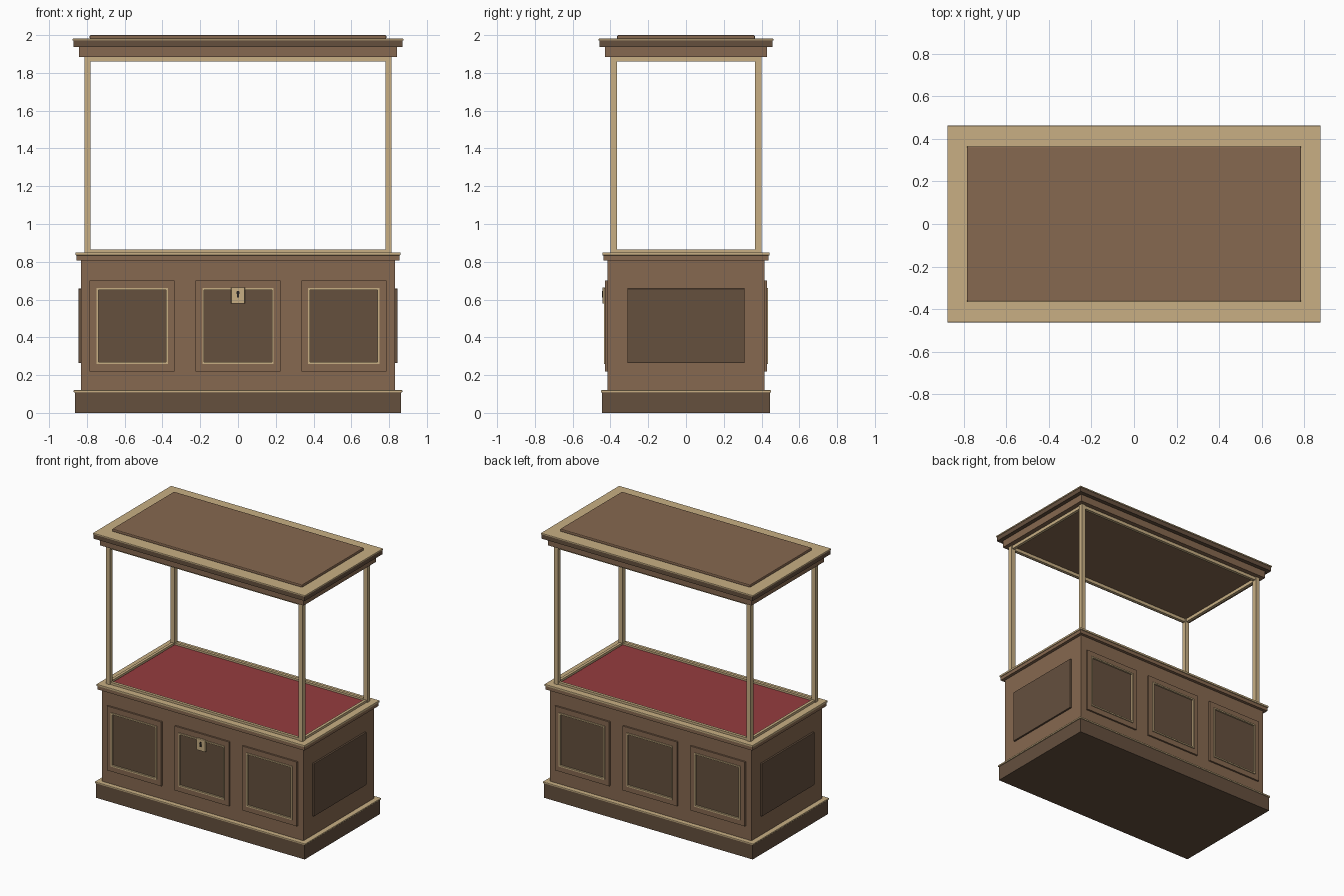
import bpy, bmesh, math
from mathutils import Vector

if "Cube" in bpy.data.objects:
    bpy.data.objects.remove(bpy.data.objects["Cube"])


def material(name, rgb):
    m = bpy.data.materials.new(name)
    m.diffuse_color = (*rgb, 1)
    m.use_nodes = True
    m.node_tree.nodes["Principled BSDF"].inputs["Base Color"].default_value = m.diffuse_color
    return m


WOOD = material("wood", (0.24, 0.14, 0.08))
DARK = material("dark_wood", (0.13, 0.08, 0.048))
GOLD = material("brass", (0.58, 0.43, 0.23))
RED = material("red_felt", (0.30, 0.045, 0.05))
BLACK = material("keyhole_dark", (0.02, 0.017, 0.015))


def make(name, bm, mat, bevel=0):
    bmesh.ops.recalc_face_normals(bm, faces=bm.faces)
    mesh = bpy.data.meshes.new(name)
    bm.to_mesh(mesh)
    bm.free()
    mesh.materials.append(mat)
    ob = bpy.data.objects.new(name, mesh)
    bpy.context.collection.objects.link(ob)
    if bevel:
        mod = ob.modifiers.new("bevel", "BEVEL")
        mod.width, mod.segments = bevel, 2
    return ob


def box(name, x0, x1, y0, y1, z0, z1, mat, bevel=0):
    bm = bmesh.new()
    bmesh.ops.create_cube(bm, size=1)
    for v in bm.verts:
        v.co = Vector(((x0 + x1) / 2 + v.co.x * (x1 - x0),
                       (y0 + y1) / 2 + v.co.y * (y1 - y0),
                       (z0 + z1) / 2 + v.co.z * (z1 - z0)))
    return make(name, bm, mat, bevel)


def slab(name, hx, hy, z0, z1, mat, bevel=0):
    return box(name, -hx, hx, -hy, hy, z0, z1, mat, bevel)


def ring(name, cx, cz, hx, hz, w, ya, yb, mat):
    """Rectangular frame standing in the xz plane, from depth ya to yb."""
    bm = bmesh.new()
    loops = []
    for y, inset in ((ya, 0), (yb, 0), (yb, w), (ya, w)):
        loops.append([bm.verts.new((cx + sx * (hx - inset), y, cz + sz * (hz - inset)))
                      for sx, sz in ((-1, -1), (1, -1), (1, 1), (-1, 1))])
    for i in range(4):
        a, b = loops[i], loops[(i + 1) % 4]
        for j in range(4):
            k = (j + 1) % 4
            bm.faces.new((a[j], a[k], b[k], b[j]))
    return make(name, bm, mat)


# Cabinet: plinth, body and ledge
slab("plinth", 0.863, 0.445, 0, 0.11, DARK)
slab("plinth_trim", 0.87, 0.45, 0.108, 0.12, GOLD, 0.003)
slab("cabinet_body", 0.832, 0.415, 0.11, 0.815, WOOD)
slab("ledge", 0.855, 0.437, 0.808, 0.836, WOOD)
slab("ledge_trim", 0.86, 0.443, 0.834, 0.849, GOLD, 0.003)
slab("display_felt", 0.78, 0.367, 0.845, 0.855, RED)

# Framed panels on the front and back
for side, s in (("front", -1), ("back", 1)):
    for i, cx in enumerate((-0.56, 0, 0.56)):
        tag = f"{side}_{i + 1}"
        ring("panel_frame_" + tag, cx, 0.46, 0.225, 0.24, 0.042, s * 0.41, s * 0.428, WOOD)
        ring("panel_bead_" + tag, cx, 0.46, 0.189, 0.2, 0.01, s * 0.41, s * 0.435, GOLD)
        ys = sorted((s * 0.41, s * 0.422))
        box("panel_field_" + tag, cx - 0.18, cx + 0.18, *ys, 0.269, 0.651, DARK)

# Plain raised panels on the ends
for side, s in (("left", -1), ("right", 1)):
    xs = sorted((s * 0.825, s * 0.845))
    box("end_panel_" + side, *xs, -0.31, 0.31, 0.264, 0.658, DARK, 0.003)

# Lock plate with keyhole
box("lock_plate", -0.036, 0.036, -0.441, -0.42, 0.578, 0.665, GOLD, 0.003)
bm = bmesh.new()
outline = [(0.009 * math.cos(a), 0.636 + 0.009 * math.sin(a))
           for a in [math.radians(-50 + 280 * i / 12) for i in range(13)]]
outline += [(-0.006, 0.61), (0.006, 0.61)]
face = bm.faces.new([bm.verts.new((x, -0.44, z)) for x, z in outline])
out = bmesh.ops.extrude_face_region(bm, geom=[face])
bmesh.ops.translate(bm, vec=(0, -0.005, 0),
                    verts=[v for v in out["geom"] if isinstance(v, bmesh.types.BMVert)])
make("keyhole", bm, BLACK)

# Brass display frame: corner posts plus top and bottom rails
for sx in (-1, 1):
    for sy in (-1, 1):
        xs = sorted((sx * 0.78, sx * 0.813))
        ys = sorted((sy * 0.366, sy * 0.4))
        box(f"post_{'left' if sx < 0 else 'right'}_{'front' if sy < 0 else 'back'}",
            *xs, *ys, 0.845, 1.89, GOLD)
for level, z0, z1 in (("lower", 0.845, 0.866), ("upper", 1.861, 1.89)):
    for s in (-1, 1):
        ys = sorted((s * 0.372, s * 0.394))
        xs = sorted((s * 0.786, s * 0.807))
        box(f"{level}_rail_{'front' if s < 0 else 'back'}", -0.785, 0.785, *ys, z0, z1, GOLD)
        box(f"{level}_rail_{'left' if s < 0 else 'right'}", *xs, -0.37, 0.37, z0, z1, GOLD)

# Canopy
slab("cornice_lower", 0.842, 0.428, 1.885, 1.94, WOOD)
slab("cornice_upper", 0.872, 0.458, 1.938, 1.973, DARK)
slab("cornice_trim", 0.876, 0.462, 1.971, 1.981, GOLD, 0.002)
slab("roof_panel", 0.785, 0.365, 1.978, 2.0, WOOD, 0.006)
